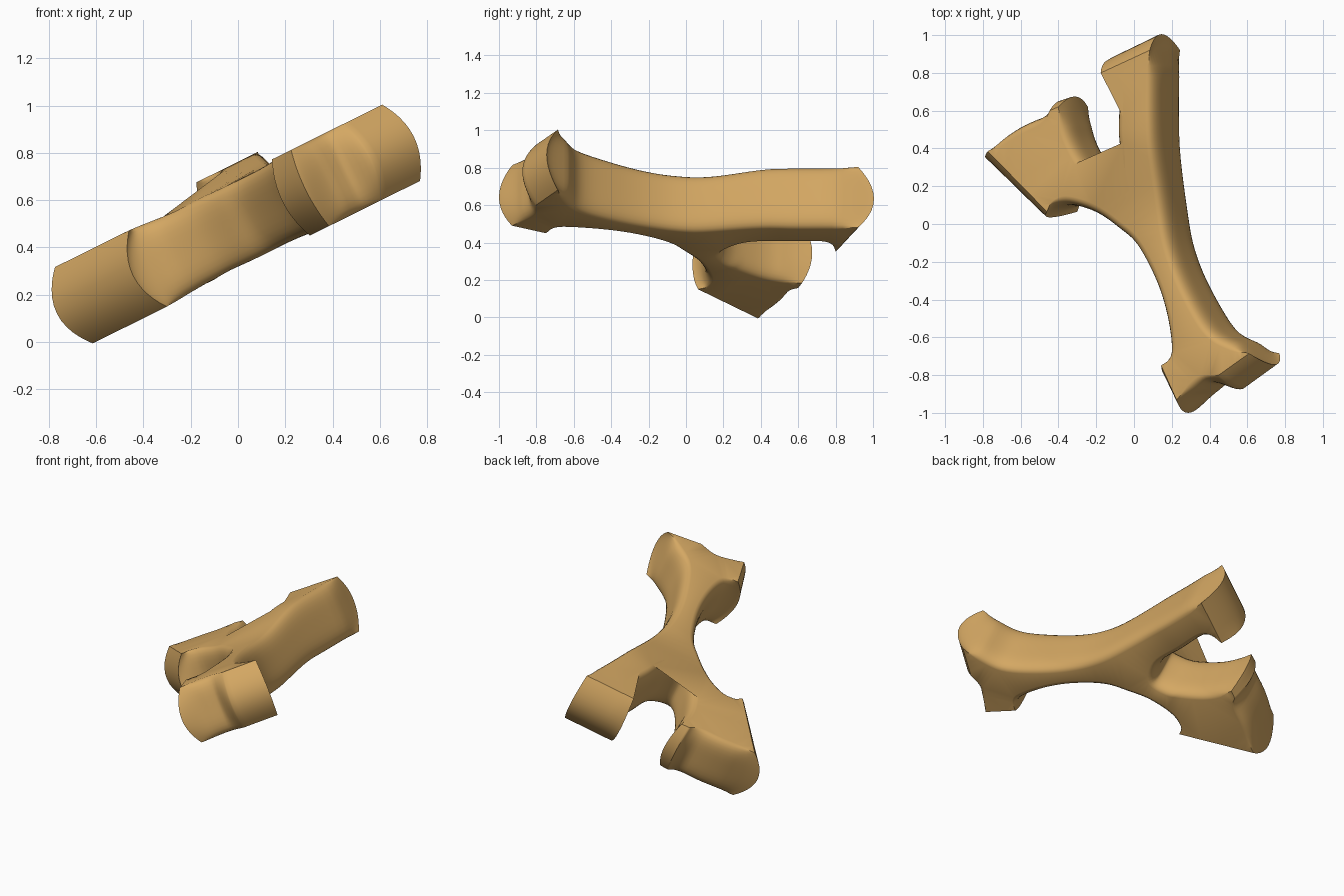
import bpy, bmesh, math
from mathutils import Vector

if "Cube" in bpy.data.objects:
    bpy.data.objects.remove(bpy.data.objects["Cube"], do_unlink=True)

TILT = math.radians(26.4)
ROUND = 0.05      # edge rounding of the webs
STEPS = 6         # samples between outline points
RINGS = 16        # rings through the thickness


def smooth(a, b, v):
    t = min(1, max(0, (v - a) / (b - a)))
    return t * t * (3 - 2 * t)


# Plan outline, counter-clockwise. Each run starts and ends at a sharp pad corner.
# Corners: position, then how far the pad bulges at mid thickness.
corner = {
    "top_r": ((.21, .92), (-.02, .085)),
    "top_l": ((-.08, .80), (-.04, .07)),
    "lip_r": ((-.36, .62), (.01, .055)),
    "lip_l": ((-.41, .60), (-.01, .055)),
    "low_far": ((-.775, .385), (-.08, -.04)),
    "low_near": ((-.425, .065), (-.07, -.03)),
    "front_l": ((.25, -.75), (-.04, -.06)),
    "front_r": ((.34, -.93), (-.02, -.07)),
    "high_near": ((.59, -.80), (.04, -.075)),
    "high_far": ((.77, -.685), (.06, -.06)),
}
runs = [
    ("top_r", "top_l", []),
    ("top_l", "lip_r", [(0, .77), (.03, .7), (.025, .5), (.025, .3), (-.06, .18),
                        (-.16, .22), (-.25, .33), (-.32, .46)]),
    ("lip_r", "lip_l", []),
    ("lip_l", "low_far", [(-.45, .555), (-.6, .49)]),
    ("low_far", "low_near", []),
    ("low_near", "front_l", [(-.39, .11), (-.3, .125), (-.15, .08), (-.02, 0),
                             (.1, -.1), (.22, -.3), (.29, -.5), (.31, -.68)]),
    ("front_l", "front_r", []),
    ("front_r", "high_near", [(.4, -.885), (.49, -.82)]),
    ("high_near", "high_far", []),
    ("high_far", "top_r", [(.68, -.655), (.53, -.58), (.4, -.4), (.3, -.2),
                           (.245, 0), (.215, .3), (.205, .6)]),
]


def catmull(p, i, t):
    a, b, c, d = (p[max(0, min(len(p) - 1, i + k))] for k in (-1, 0, 1, 2))
    return (b * 2 + (c - a) * t + (a * 2 - b * 5 + c * 4 - d) * t * t
            + (b * 3 - a - c * 3 + d) * t ** 3) * .5


def outline():
    """Samples of (position, pad bulge, outward normal, web rounding)."""
    out = []
    for start, end, mids in runs:
        pts = [Vector(corner[start][0])] + [Vector(m) for m in mids] + [Vector(corner[end][0])]
        b0, b1 = Vector(corner[start][1]), Vector(corner[end][1])
        n = (len(pts) - 1) * STEPS
        for k in range(n):
            i, t = divmod(k, STEPS)
            t /= STEPS
            p = catmull(pts, i, t)
            tan = (catmull(pts, i, t + .01) - p).normalized()
            nor = Vector((tan.y, -tan.x))
            if mids:
                d0, d1 = (p - pts[0]).length, (p - pts[-1]).length
                bulge = b0 * (1 - smooth(0, .1, d0)) + b1 * (1 - smooth(0, .1, d1))
                web = ROUND * smooth(0, .12, min(d0, d1))
            else:
                bulge, web = b0.lerp(b1, k / n), 0
            out.append((p, bulge, nor, web))
    return out


def place(u, y, s):
    """Slab coordinates (along, across, thickness -1..1) to the tilted model."""
    reach = smooth(.1, .6, abs(y)) if u > -.2 else smooth(-.2, -.45, u)
    half = .165 + .015 * reach
    w = half * s + .055 * smooth(0, .5, y) * smooth(-.2, -.08, u)
    c, sn = math.cos(TILT), math.sin(TILT)
    return Vector((u * c - w * sn, y, .5 + u * sn + w * c))


# Branching bracket body: rings of the outline stacked through the thickness
bm = bmesh.new()
samples = outline()
rings = []
for r in range(RINGS + 1):
    s = math.sin(math.pi * (r / RINGS - .5))
    row = []
    for p, bulge, nor, web in samples:
        q = p + bulge * (1 - s * s) + nor * web * (math.sqrt(max(0, 1 - s ** 4)) - .45)
        row.append(bm.verts.new(place(q.x, q.y, s)))
    rings.append(row)
count = len(samples)
for lo, hi in zip(rings, rings[1:]):
    for i in range(count):
        j = (i + 1) % count
        bm.faces.new((lo[i], lo[j], hi[j], hi[i]))
lids = [bm.faces.new(rings[-1]), bm.faces.new(rings[0][::-1])]
bmesh.ops.triangulate(bm, faces=lids, quad_method='BEAUTY', ngon_method='BEAUTY')
bmesh.ops.recalc_face_normals(bm, faces=bm.faces)

mesh = bpy.data.meshes.new("branching_bracket")
bm.to_mesh(mesh)
bm.free()
bracket = bpy.data.objects.new("branching_bracket", mesh)
bpy.context.collection.objects.link(bracket)

# Warm tan colour
tan = bpy.data.materials.new("warm_tan")
tan.use_nodes = True
colour = (.66, .39, .125, 1)
tan.diffuse_color = colour
tan.node_tree.nodes["Principled BSDF"].inputs["Base Color"].default_value = colour
mesh.materials.append(tan)

bpy.ops.object.select_all(action='DESELECT')
bracket.select_set(True)
bpy.context.view_layer.objects.active = bracket
bpy.ops.object.shade_smooth_by_angle(angle=math.radians(40))
